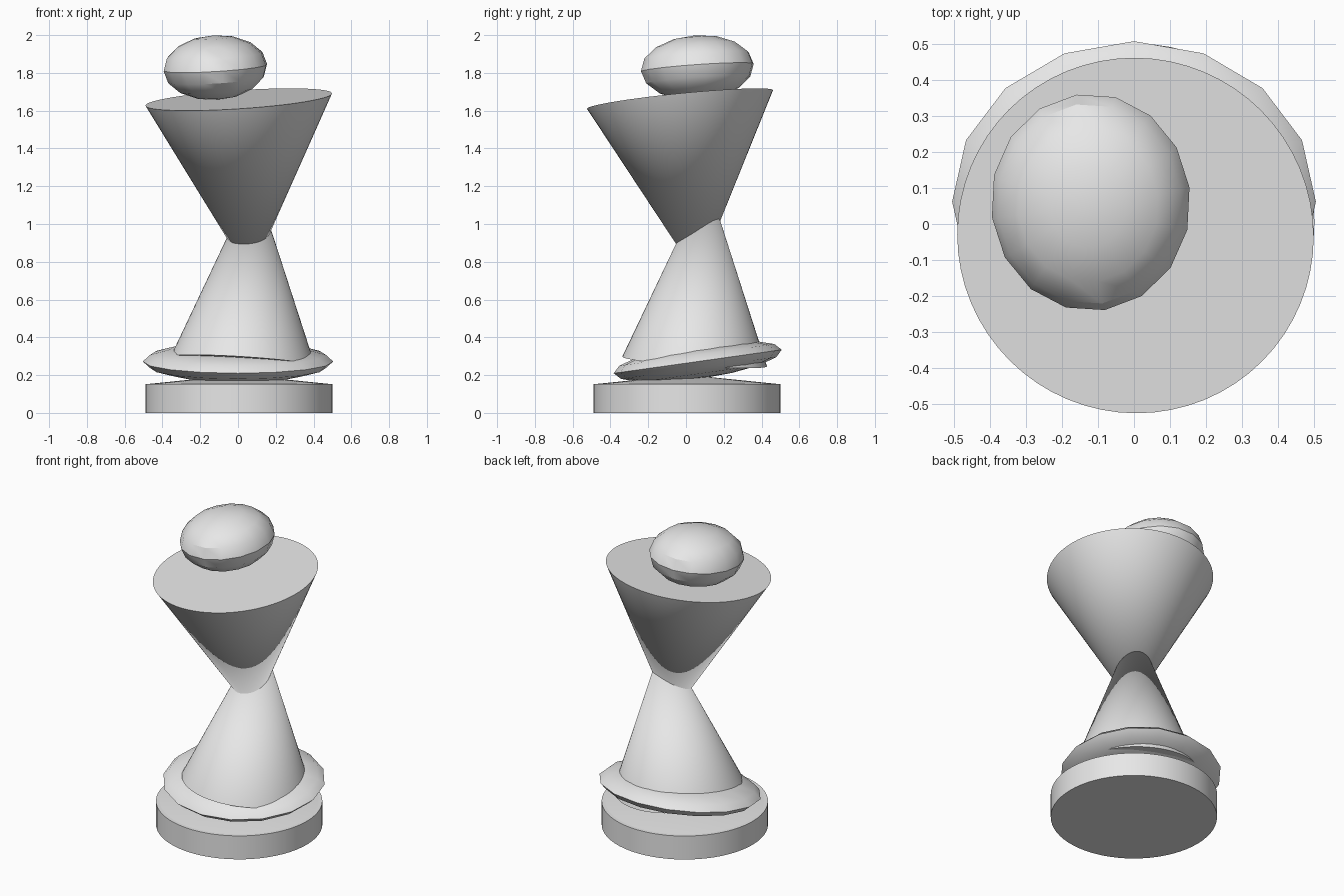
import bpy
import bmesh
from math import radians
from mathutils import Matrix, Vector

default = bpy.data.objects.get("Cube")
if default:
    bpy.data.objects.remove(default, do_unlink=True)

grey = bpy.data.materials.new("plain_grey")
grey.use_nodes = True
colour = (0.8, 0.8, 0.8, 1)
grey.diffuse_color = colour
grey.node_tree.nodes["Principled BSDF"].inputs["Base Color"].default_value = colour


def finish(name, bm, centre, axis):
    """Tilt the part so its own z follows axis, place it and shade it."""
    tilt = Vector((0, 0, 1)).rotation_difference(Vector(axis)).to_matrix().to_4x4()
    bm.transform(Matrix.Translation(centre) @ tilt)
    bmesh.ops.recalc_face_normals(bm, faces=bm.faces)
    mesh = bpy.data.meshes.new(name)
    bm.to_mesh(mesh)
    bm.free()
    mesh.materials.append(grey)
    obj = bpy.data.objects.new(name, mesh)
    bpy.context.collection.objects.link(obj)
    bpy.ops.object.select_all(action="DESELECT")
    obj.select_set(True)
    bpy.context.view_layer.objects.active = obj
    bpy.ops.object.shade_smooth_by_angle(angle=radians(30))
    return obj


def cone(name, centre, axis, bottom, top, height):
    """Round part whose middle is at centre."""
    bm = bmesh.new()
    bmesh.ops.create_cone(bm, cap_ends=True, segments=64, radius1=bottom,
                          radius2=top, depth=height)
    return finish(name, bm, centre, axis)


def ellipsoid(name, centre, axis, size, spin=0):
    """Coarse squashed ball."""
    bm = bmesh.new()
    bmesh.ops.create_uvsphere(bm, u_segments=16, v_segments=8, radius=1)
    bm.transform(Matrix.Diagonal((*size, 1)) @ Matrix.Rotation(radians(spin), 4, "Z"))
    return finish(name, bm, centre, axis)


UP = (0, 0, 1)

# Foot with a very shallow conical top
cone("base", (0.005, 0.005, 0.077), UP, 0.495, 0.495, 0.154)
cone("base_top", (0.005, 0.005, 0.177), UP, 0.493, 0.0, 0.05)

# Leaning squashed ring
ellipsoid("collar", (0, 0.062, 0.272), (0, -0.14, 1), (0.504, 0.449, 0.092))

# Lower body, its tip hidden inside the upper cone
cone("lower_body", (0.057, 0.078, 0.755), (0.064, 0.067, 1), 0.384, 0.0, 0.97)

# Upper cone, its tip hidden inside the lower body
cone("upper_body", (0.035, 0.015, 1.19), (-0.066, -0.1, 1), 0.0, 0.495, 0.945)

# Off-centre head
ellipsoid("head", (-0.12, 0.06, 1.828), (-0.06, -0.07, 1), (0.277, 0.302, 0.171), 8)
